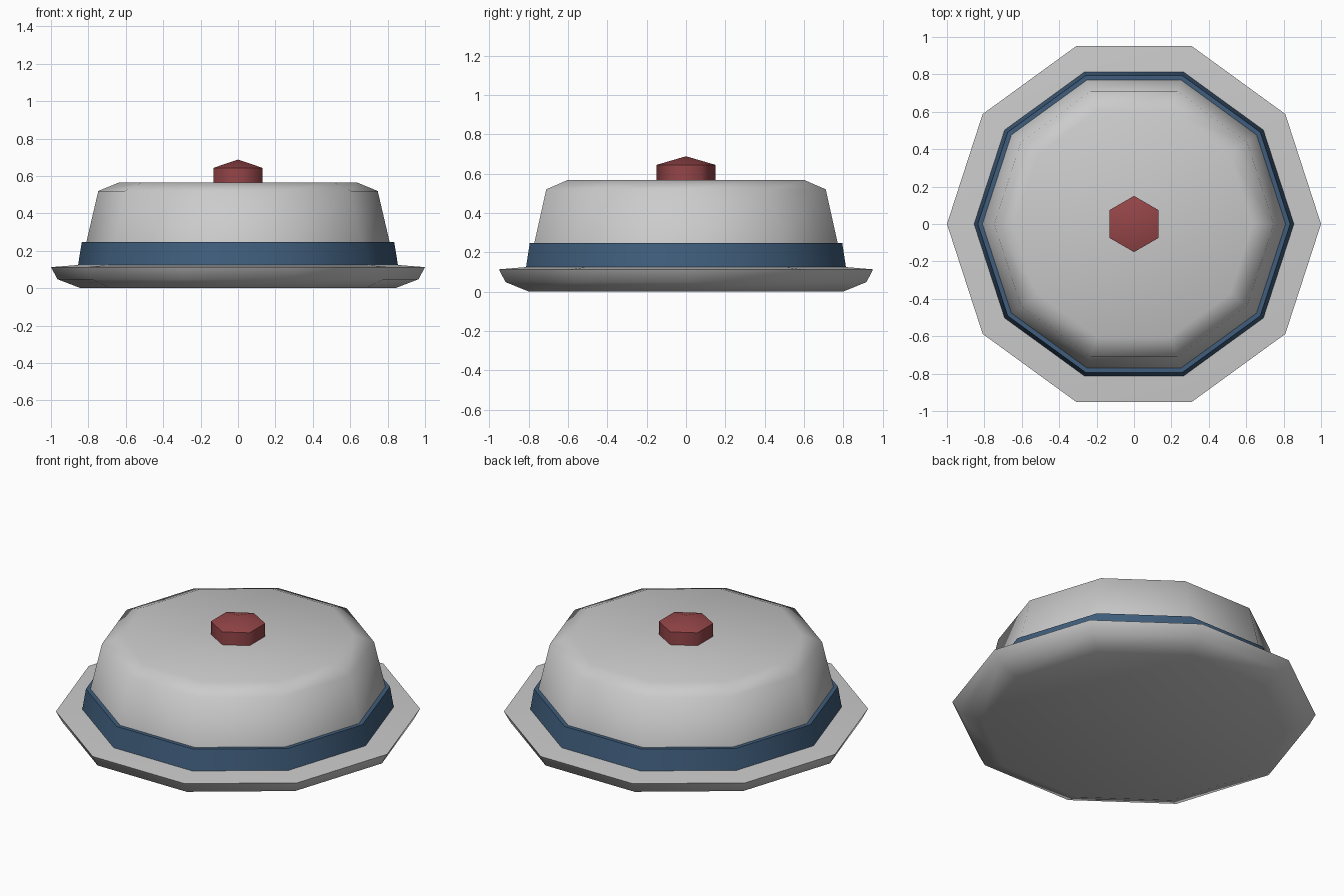
import bpy, bmesh
from math import cos, sin, pi, radians

if "Cube" in bpy.data.objects:
    bpy.data.objects.remove(bpy.data.objects["Cube"])


def lathe(name, profile, sides, start=0.0, closed=False, color=None):
    """Spin (radius, z) points around z; radius 0 makes a pole, open ends are capped."""
    bm = bmesh.new()
    rings = []
    for r, z in profile:
        if r == 0:
            rings.append([bm.verts.new((0, 0, z))] * sides)
        else:
            rings.append([bm.verts.new((r * cos(start + 2 * pi * i / sides),
                                        r * sin(start + 2 * pi * i / sides), z))
                          for i in range(sides)])
    pairs = list(zip(rings, rings[1:]))
    if closed:
        pairs.append((rings[-1], rings[0]))
    for a, b in pairs:
        for i in range(sides):
            j = (i + 1) % sides
            bm.faces.new(list(dict.fromkeys((a[i], a[j], b[j], b[i]))))
    if not closed:
        for ring in (rings[0], rings[-1]):
            if ring[0] is not ring[1]:
                bm.faces.new(ring)
    bmesh.ops.recalc_face_normals(bm, faces=bm.faces)
    mesh = bpy.data.meshes.new(name)
    bm.to_mesh(mesh)
    bm.free()
    obj = bpy.data.objects.new(name, mesh)
    bpy.context.collection.objects.link(obj)
    if color:
        mat = bpy.data.materials.new(name + "_color")
        mat.diffuse_color = color
        mat.use_nodes = True
        mat.node_tree.nodes["Principled BSDF"].inputs["Base Color"].default_value = mat.diffuse_color
        mesh.materials.append(mat)
    bpy.ops.object.select_all(action='DESELECT')
    obj.select_set(True)
    bpy.context.view_layer.objects.active = obj
    bpy.ops.object.shade_smooth_by_angle(angle=radians(62))
    return obj


# Serving plate with a flared rim
lathe("plate", [(0.84, 0), (0.965, 0.048), (1.0, 0.113), (0.72, 0.135)], 10)
# Domed lid
lathe("lid", [(0.84, 0.125), (0.81, 0.25), (0.747, 0.52), (0.635, 0.566)], 10)
# Blue band around the lid base
lathe("band", [(0.855, 0.125), (0.835, 0.248), (0.805, 0.248), (0.825, 0.125)],
      10, closed=True, color=(0.05, 0.11, 0.2, 1))
# Red hexagonal knob
lathe("knob", [(0.15, 0.556), (0.15, 0.644), (0, 0.688)],
      6, start=pi / 2, color=(0.3, 0.06, 0.065, 1))
